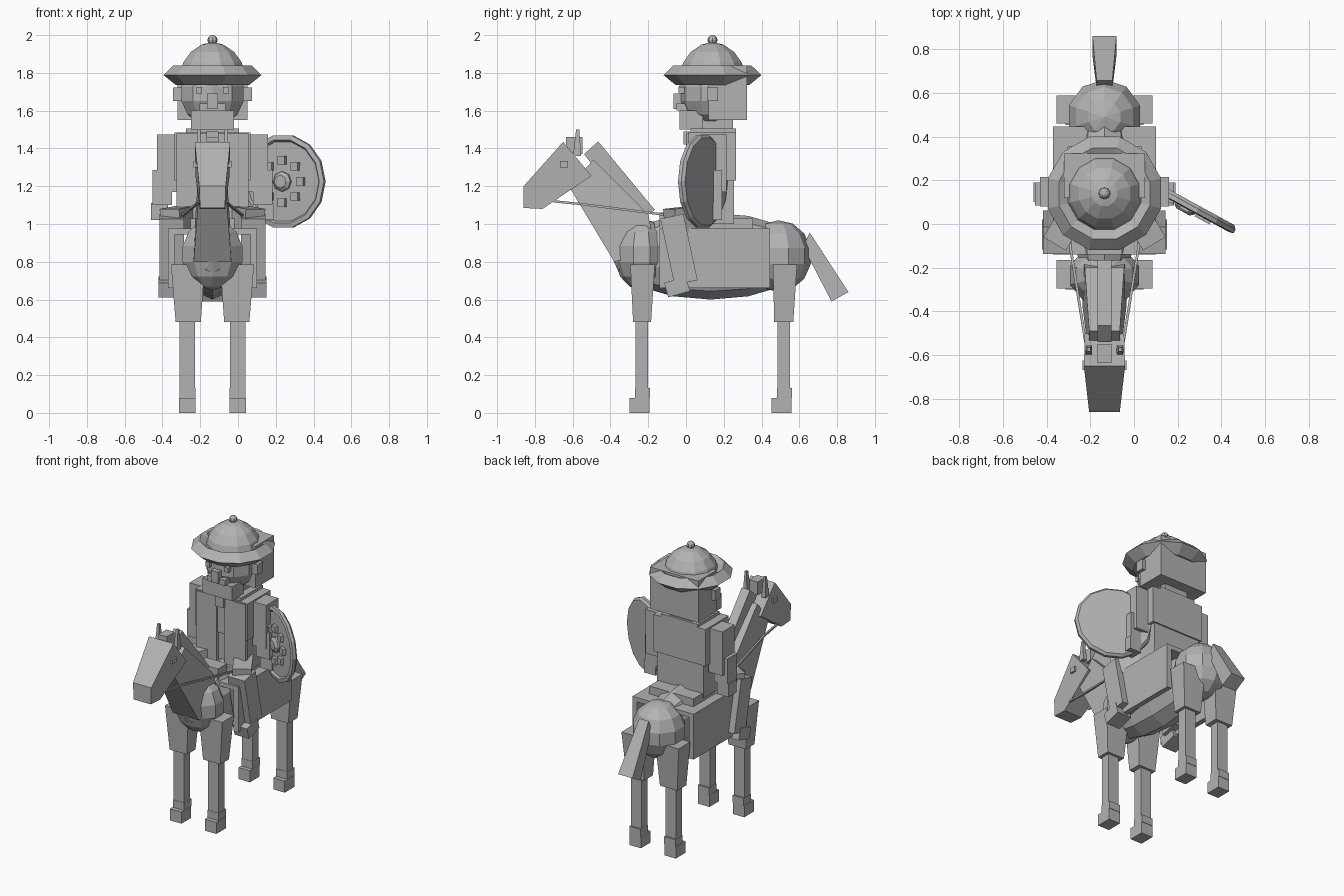
import bpy, bmesh, math
from mathutils import Matrix, Vector

if "Cube" in bpy.data.objects:
    bpy.data.objects.remove(bpy.data.objects["Cube"])

CX = -0.135  # symmetry plane of horse and rider
grey = bpy.data.materials.new("plain_grey")
grey.diffuse_color = (0.45, 0.45, 0.45, 1)
grey.use_nodes = True
grey.node_tree.nodes["Principled BSDF"].inputs["Base Color"].default_value = grey.diffuse_color


def finish(name, bm):
    bmesh.ops.recalc_face_normals(bm, faces=bm.faces)
    me = bpy.data.meshes.new(name)
    bm.to_mesh(me)
    bm.free()
    me.materials.append(grey)
    ob = bpy.data.objects.new(name, me)
    bpy.context.collection.objects.link(ob)
    return ob


def box(name, x, y, z, top=None):
    """Box from ranges; top = (x range, y range) of the upper face; x is relative to CX."""
    tx, ty = top or (x, y)
    bm = bmesh.new()
    v = [bm.verts.new((CX + xs[i], ys[j], zz))
         for xs, ys, zz in ((x, y, z[0]), (tx, ty, z[1]))
         for i, j in ((0, 0), (1, 0), (1, 1), (0, 1))]
    bm.faces.new(v[:4])
    bm.faces.new(v[4:])
    for i in range(4):
        k = (i + 1) % 4
        bm.faces.new((v[i], v[k], v[4 + k], v[4 + i]))
    return finish(name, bm)


def pair(name, x, y, z, top=None):
    """Two boxes mirrored across CX."""
    flip = lambda r: (-r[1], -r[0])
    box(name + "_left", x, y, z, top)
    box(name + "_right", flip(x), y, z, top and (flip(top[0]), top[1]))


def prism(name, pts, x=0):
    """Side profile of (y, z, half width) points, closed across x."""
    bm = bmesh.new()
    sides = [[bm.verts.new((CX + x + s * w, y, z)) for y, z, w in pts] for s in (-1, 1)]
    bm.faces.new(sides[0])
    bm.faces.new(sides[1])
    n = len(pts)
    for i in range(n):
        k = (i + 1) % n
        bm.faces.new((sides[0][i], sides[0][k], sides[1][k], sides[1][i]))
    return finish(name, bm)


def ball(name, loc, rad, seg=10, rings=7, along_y=False):
    bm = bmesh.new()
    bmesh.ops.create_uvsphere(bm, u_segments=seg, v_segments=rings, radius=1)
    if along_y:
        bmesh.ops.rotate(bm, verts=bm.verts, matrix=Matrix.Rotation(math.pi / 2, 3, 'X'))
    bmesh.ops.scale(bm, verts=bm.verts, vec=rad)
    bmesh.ops.translate(bm, verts=bm.verts, vec=(CX + loc[0], loc[1], loc[2]))
    return finish(name, bm)


def lathe(name, profile, sides, matrix):
    bm = bmesh.new()
    vs = [bm.verts.new((r, 0, z)) for r, z in profile]
    es = [bm.edges.new(p) for p in zip(vs, vs[1:])]
    bmesh.ops.spin(bm, geom=vs + es, cent=(0, 0, 0), axis=(0, 0, 1),
                   angle=math.tau, steps=sides, use_duplicate=False)
    bmesh.ops.remove_doubles(bm, verts=bm.verts, dist=0.0005)
    bm.transform(matrix)
    return finish(name, bm)


def beam(name, a, b, w, d, side=(1, 0, 0)):
    """Rectangular bar from a to b, w wide along the side axis and d deep."""
    a, b = Vector((CX + a[0], *a[1:])), Vector((CX + b[0], *b[1:]))
    zc = (b - a).normalized()
    xc = Vector(side)
    xc = (xc - zc * xc.dot(zc)).normalized()
    rot = Matrix((xc, zc.cross(xc), zc)).transposed().to_4x4()
    bm = bmesh.new()
    bmesh.ops.create_cube(bm, size=1)
    bm.transform(Matrix.Translation((a + b) / 2) @ rot @ Matrix.Diagonal((w, d, (b - a).length, 1)))
    return finish(name, bm)


# Horse legs
for nm, y, lo, hi in (("front", -0.235, (-0.28, -0.185), (-0.295, -0.165)),
                      ("rear", 0.517, (0.467, 0.568), (0.46, 0.588))):
    pair(nm + "_hoof", (0.09, 0.178), (y - 0.065, y + 0.042), (0, 0.08))
    pair(nm + "_fetlock", (0.091, 0.176), (y - 0.035, y + 0.045), (0.08, 0.132))
    pair(nm + "_shin", (0.092, 0.174), (y - 0.033, y + 0.033), (0.13, 0.49))
    pair(nm + "_upper_leg", (0.062, 0.195), lo, (0.48, 0.785), ((0.04, 0.22), hi))

# Horse body
ball("barrel", (0, 0.13, 0.83), (0.155, 0.525, 0.23), 10, 8, True)
ball("chest", (0, -0.235, 0.84), (0.17, 0.145, 0.19))
ball("rump", (0, 0.49, 0.83), (0.175, 0.175, 0.19))
prism("neck", [(-0.49, 1.34, 0.07), (-0.62, 1.2, 0.07), (-0.38, 0.80, 0.1),
               (-0.16, 0.85, 0.1), (-0.2, 1.05, 0.09)])
prism("mane", [(-0.465, 1.437, 0.032), (-0.54, 1.37, 0.032),
               (-0.26, 1.01, 0.032), (-0.165, 1.075, 0.032)])
prism("horse_head", [(-0.65, 1.435, 0.094), (-0.86, 1.2, 0.07), (-0.86, 1.085, 0.066),
                     (-0.76, 1.08, 0.068), (-0.5, 1.255, 0.09)])
box("forelock", (-0.032, 0.032), (-0.635, -0.548), (1.37, 1.46))
pair("horse_ear", (0.056, 0.086), (-0.598, -0.555), (1.36, 1.5),
     ((0.064, 0.08), (-0.582, -0.565)))
pair("horse_eye", (0.075, 0.1), (-0.668, -0.625), (1.3, 1.333))
prism("tail", [(0.655, 0.955, 0.036), (0.86, 0.64, 0.055),
               (0.77, 0.59, 0.055), (0.62, 0.88, 0.036)])
for s in (-1, 1):
    beam("rein_lower", (s * 0.075, -0.7, 1.12), (s * 0.085, -0.55, 1.105), 0.012, 0.012)
    beam("rein_upper", (s * 0.085, -0.55, 1.105), (s * 0.16, -0.08, 1.045), 0.012, 0.012)

# Saddle and blanket
box("blanket_top", (-0.23, 0.23), (-0.14, 0.445), (0.945, 0.975))
pair("blanket_side", (0.2, 0.235), (-0.14, 0.445), (0.66, 0.975))
box("saddle", (-0.17, 0.17), (-0.02, 0.355), (0.97, 1.03))
box("pommel", (-0.08, 0.08), (-0.14, -0.04), (0.97, 1.06))

# Rider legs
for s in (-1, 1):
    beam("thigh", (s * 0.09, 0.14, 1.04), (s * 0.225, -0.085, 1.015), 0.13, 0.12, (0, 0, 1))
    beam("rider_shin", (s * 0.215, -0.075, 1.04), (s * 0.215, 0.0, 0.69), 0.13, 0.125)
    beam("foot", (s * 0.23, -0.105, 0.65), (s * 0.23, 0.01, 0.683), 0.11, 0.08)

# Rider torso
box("coat_lower", (-0.18, 0.18), (0.02, 0.255), (1.0, 1.25))
box("coat_upper", (-0.2, 0.2), (0.012, 0.265), (1.23, 1.485))
pair("coat_front", (0.03, 0.19), (0.002, 0.03), (1.03, 1.48))
box("collar", (-0.14, 0.14), (0.025, 0.265), (1.48, 1.505))
box("clasp", (-0.032, 0.032), (-0.012, 0.02), (1.42, 1.49))
box("neck_block", (-0.09, 0.09), (0.08, 0.25), (1.5, 1.56))

# Rider arms
pair("upper_arm", (0.19, 0.295), (0.08, 0.215), (1.17, 1.475))
pair("forearm", (0.215, 0.318), (0.085, 0.19), (1.1, 1.285))
pair("hand", (0.235, 0.325), (0.1, 0.19), (1.02, 1.11))

# Rider head
ball("head", (0, 0.13, 1.69), (0.178, 0.17, 0.175))
box("hair", (-0.185, 0.185), (0.12, 0.322), (1.55, 1.84))
pair("ear", (0.165, 0.208), (0.11, 0.17), (1.65, 1.722))
box("beard", (-0.115, 0.115), (-0.035, 0.09), (1.5, 1.6))
box("moustache", (-0.07, 0.07), (-0.05, 0.04), (1.6, 1.638))
box("nose", (-0.028, 0.028), (-0.066, 0.0), (1.61, 1.69))
pair("eye", (0.055, 0.088), (-0.04, 0.0), (1.69, 1.725))

# Hat
hat_at = Matrix.Translation((CX, 0.14, 0)) @ Matrix.Rotation(math.radians(15), 4, 'Z')
lathe("hat", [(0, 1.74), (0.2, 1.735), (0.268, 1.788), (0.215, 1.838), (0.172, 1.815),
              (0.16, 1.855), (0.12, 1.91), (0.06, 1.95), (0, 1.963)], 12, hat_at)
ball("hat_button", (0, 0.14, 1.974), (0.027, 0.027, 0.026), 8, 6)

# Round shield, its axis along the outward normal
normal = Vector((-0.48, -0.877, 0))
across = Vector((0.877, -0.48, 0))
rot = Matrix((across, Vector((0, 0, 1)), normal * -1)).transposed().to_4x4()
place = Matrix.Translation((0.245, 0.095, 1.225)) @ rot
lathe("shield", [(0, 0.015), (0.235, 0.015), (0.25, 0), (0.25, -0.02), (0.225, -0.025),
                 (0.215, -0.012), (0, -0.018)], 14, place)
lathe("shield_boss", [(0.053, 0), (0.053, -0.03), (0.035, -0.045), (0, -0.045)], 8, place)
for i in range(8):
    a = i * math.tau / 8
    bm = bmesh.new()
    bmesh.ops.create_cube(bm, size=0.044)
    bm.transform(place @ Matrix.Translation((0.112 * math.cos(a), 0.112 * math.sin(a), -0.015)))
    finish("shield_stud", bm)
